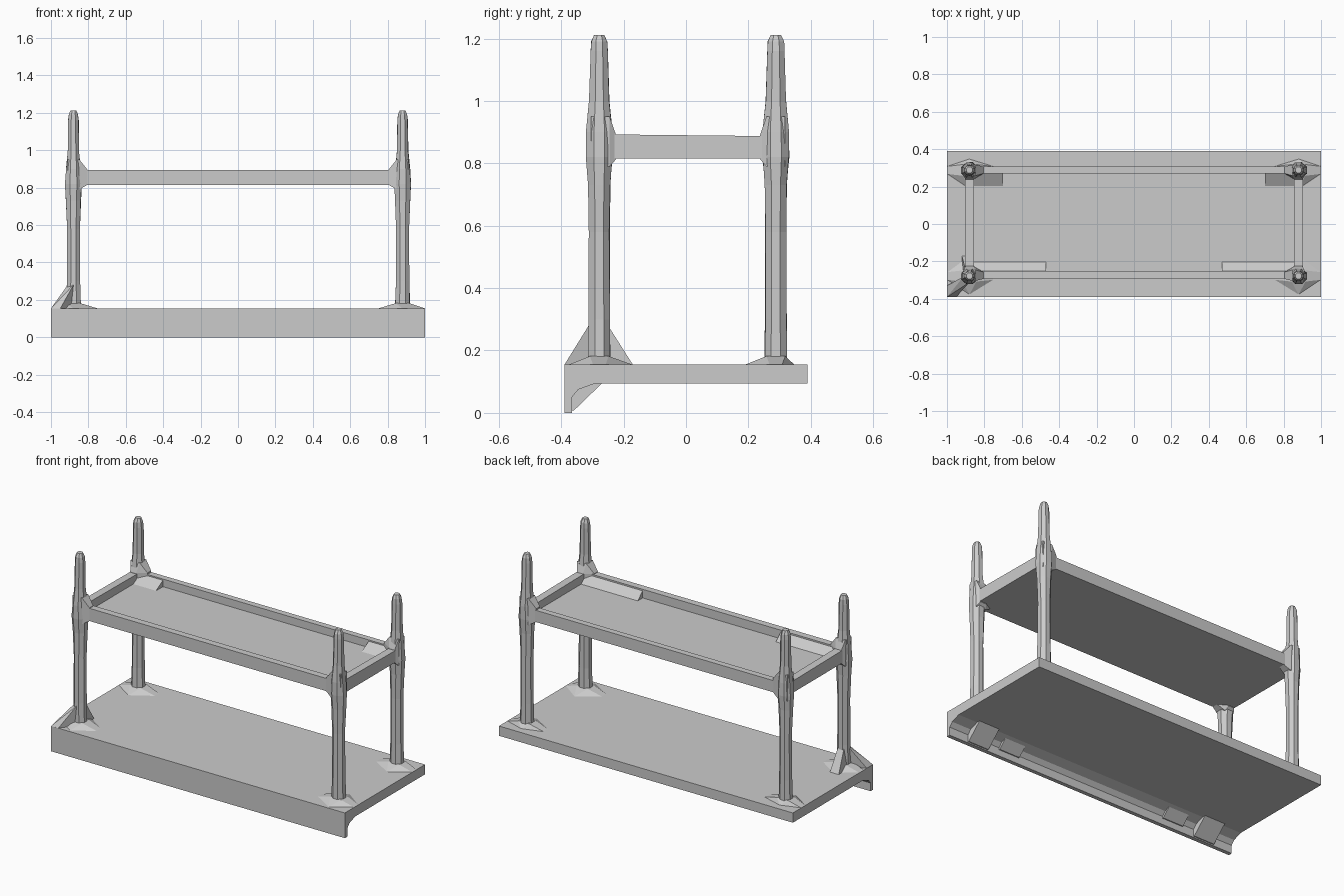
import bpy, bmesh, math, random

if "Cube" in bpy.data.objects:
    bpy.data.objects.remove(bpy.data.objects["Cube"])

random.seed(4)


def finish(name, bm):
    bmesh.ops.recalc_face_normals(bm, faces=bm.faces)
    me = bpy.data.meshes.new(name)
    bm.to_mesh(me)
    bm.free()
    ob = bpy.data.objects.new(name, me)
    bpy.context.collection.objects.link(ob)
    return ob


def extrude_x(name, profile, x0, x1):
    """Extrude a (y, z) profile from x0 to x1."""
    bm = bmesh.new()
    face = bm.faces.new([bm.verts.new((x0, y, z)) for y, z in profile])
    new = bmesh.ops.extrude_face_region(bm, geom=[face])["geom"]
    verts = [g for g in new if isinstance(g, bmesh.types.BMVert)]
    bmesh.ops.translate(bm, verts=verts, vec=(x1 - x0, 0, 0))
    return finish(name, bm)


def box(name, x0, x1, y0, y1, z0, z1):
    return extrude_x(name, [(y0, z0), (y1, z0), (y1, z1), (y0, z1)], x0, x1)


def hull(name, points):
    bm = bmesh.new()
    for p in points:
        bm.verts.new(p)
    res = bmesh.ops.convex_hull(bm, input=bm.verts[:])
    loose = {g for g in res["geom_interior"] + res["geom_unused"]
             if isinstance(g, bmesh.types.BMVert)}
    bmesh.ops.delete(bm, geom=list(loose), context='VERTS')
    return finish(name, bm)


def post(name, cx, cy, rings):
    """Eight-sided, slightly hand-carved post; rings are (z, rx, ry)."""
    bm = bmesh.new()
    loops = []
    for z, rx, ry in rings:
        loop = []
        for k in range(8):
            a = math.radians(45 * k + 22.5)
            s = 1.08 + random.uniform(-0.04, 0.04)
            loop.append(bm.verts.new((cx + rx * s * math.cos(a),
                                      cy + ry * s * math.sin(a), z)))
        loops.append(loop)
    for a, b in zip(loops, loops[1:]):
        for k in range(8):
            n = (k + 1) % 8
            bm.faces.new((a[k], a[n], b[n], b[k]))
    bm.faces.new(loops[0][::-1])
    bm.faces.new(loops[-1])
    return finish(name, bm)


# Base slab with a drop lip along the front
extrude_x("base_slab", [(-0.39, 0), (-0.366, 0), (-0.366, 0.05), (-0.345, 0.075),
                        (-0.29, 0.095), (0.39, 0.095), (0.39, 0.155), (-0.39, 0.155)], -1, 1)

# Wedge brackets behind the lip
for side in (-1, 1):
    for x, depth in ((0.8, 1.0), (0.58, 0.65)):
        d = depth * 0.09
        extrude_x("lip_bracket", [(-0.37, 0.097 - d), (-0.36, 0.097 - d),
                                  (-0.366 + d * 1.1, 0.097), (-0.37, 0.097)],
                  side * x - 0.07, side * x + 0.07)

# Posts with low flared feet
RINGS = [(0.15, 0.040, 0.036), (0.30, 0.035, 0.034), (0.58, 0.034, 0.033),
         (0.73, 0.040, 0.035), (0.82, 0.044, 0.042), (0.90, 0.040, 0.042),
         (1.00, 0.030, 0.032), (1.16, 0.028, 0.027), (1.19, 0.024, 0.026),
         (1.212, 0.016, 0.016)]
for sx in (-1, 1):
    for label, cy, reach in (("front", -0.278, 0.108), ("back", 0.288, 0.06)):
        cx = sx * 0.88
        post(label + "_post", cx, cy, RINGS)
        foot = [(cx + sx * 0.12, cy - 0.02, 0.154), (cx + sx * 0.12, cy + 0.02, 0.154),
                (cx - sx * 0.13, cy - 0.02, 0.154), (cx - sx * 0.13, cy + 0.02, 0.154),
                (cx, cy - 0.1, 0.154), (cx, cy + reach, 0.154)]
        foot += [(cx + i * 0.037, cy + j * 0.03, 0.182) for i in (-1, 1) for j in (-1, 1)]
        hull(label + "_post_foot", foot)

# Tall fins bracing the front left post
hull("corner_fin", [(-1, -0.39, 0.154), (-0.95, -0.39, 0.154), (-1, -0.33, 0.154),
                    (-0.86, -0.27, 0.154), (-0.91, -0.28, 0.28), (-0.88, -0.312, 0.28),
                    (-0.87, -0.28, 0.28)])
hull("back_fin", [(-0.92, -0.17, 0.154), (-0.86, -0.17, 0.154), (-0.915, -0.28, 0.154),
                  (-0.85, -0.28, 0.154), (-0.90, -0.25, 0.28), (-0.86, -0.25, 0.28)])

# Upper shelf: panel, rails and sloped inner blocks
box("shelf_panel", -0.88, 0.88, -0.28, 0.29, 0.815, 0.84)
box("front_rail", -0.88, 0.88, -0.292, -0.25, 0.815, 0.893)
box("back_rail", -0.88, 0.88, 0.27, 0.308, 0.815, 0.887)
for sx in (-1, 1):
    x0, x1 = sorted((sx * 0.903, sx * 0.855))
    extrude_x("side_rail", [(-0.28, 0.815), (0.29, 0.815), (0.29, 0.887), (-0.28, 0.893)], x0, x1)
    x0, x1 = sorted((sx * 0.86, sx * 0.47))
    extrude_x("front_slope_block", [(-0.255, 0.83), (-0.2, 0.838), (-0.255, 0.888)], x0, x1)
    x0, x1 = sorted((sx * 0.86, sx * 0.70))
    extrude_x("back_slope_block", [(0.275, 0.83), (0.2, 0.838), (0.275, 0.882)], x0, x1)
    extrude_x("side_slope_block", [(-0.2, 0.83), (0.2, 0.83), (0.2, 0.838), (-0.2, 0.838)], x0, x1)

# Brackets where the rails meet the posts
for sx in (-1, 1):
    for cy in (-0.275, 0.288):
        sy = 1 if cy < 0 else -1
        cx = sx * 0.88
        core = [(cx + i * 0.032, cy + j * 0.03, z)
                for i in (-1, 1) for j in (-1, 1) for z in (0.79, 0.95)]
        core += [(cx - sx * 0.075, cy + j * 0.018, z) for j in (-1, 1) for z in (0.815, 0.896)]
        core += [(cx + i * 0.02, cy + sy * 0.05, z) for i in (-1, 1) for z in (0.812, 0.893)]
        hull("rail_joint", core)
